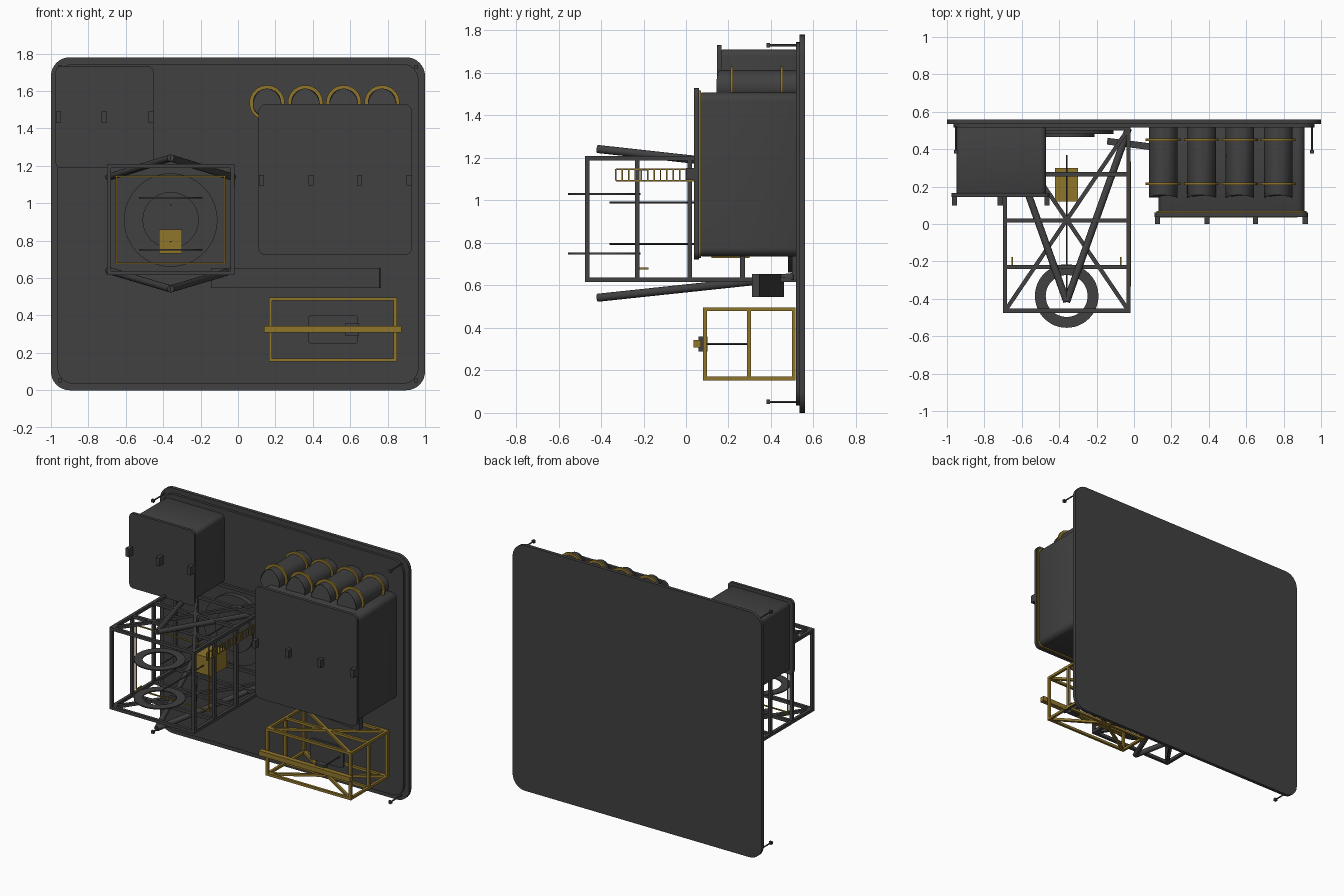
import bpy, bmesh, math
from mathutils import Vector

if "Cube" in bpy.data.objects:
    bpy.data.objects.remove(bpy.data.objects["Cube"])


def material(name, rgb):
    m = bpy.data.materials.new(name)
    m.diffuse_color = (*rgb, 1)
    m.use_nodes = True
    m.node_tree.nodes["Principled BSDF"].inputs["Base Color"].default_value = m.diffuse_color
    return m


DARK = material("charcoal", (0.052, 0.052, 0.052))
GOLD = material("dull gold", (0.28, 0.18, 0.025))


def finish(name, bm, mat, smooth=False):
    bmesh.ops.recalc_face_normals(bm, faces=bm.faces)
    me = bpy.data.meshes.new(name)
    bm.to_mesh(me)
    bm.free()
    me.materials.append(mat)
    ob = bpy.data.objects.new(name, me)
    bpy.context.collection.objects.link(ob)
    if smooth:
        bpy.ops.object.select_all(action='DESELECT')
        ob.select_set(True)
        bpy.context.view_layer.objects.active = ob
        bpy.ops.object.shade_smooth_by_angle(angle=math.radians(35))
    return ob


def box(name, x, y, z, mat, corner=0, edge=0):
    """Box from (min, max) ranges; corner rounds the outline seen from the front."""
    bm = bmesh.new()
    bmesh.ops.create_cube(bm, size=1)
    for v in bm.verts:
        v.co = Vector([(r[0] + r[1]) / 2 + c * (r[1] - r[0]) for r, c in zip((x, y, z), v.co)])
    if corner:
        es = [e for e in bm.edges if abs(e.verts[0].co.y - e.verts[1].co.y) > 1e-5]
        bmesh.ops.bevel(bm, geom=es, offset=corner, segments=8, profile=0.5, affect='EDGES')
    if edge:
        es = [e for e in bm.edges if len(e.link_faces) == 2 and e.calc_face_angle() > 1]
        bmesh.ops.bevel(bm, geom=es, offset=edge, segments=2, profile=0.5, affect='EDGES')
    return finish(name, bm, mat, bool(corner))


def add_bar(bm, a, b, w, sides=4):
    """Square or round bar between two points; w is the full width."""
    a, b = Vector(a), Vector(b)
    d = b - a
    r = w / 2 * (math.sqrt(2) if sides == 4 else 1)
    g = bmesh.ops.create_cone(bm, cap_ends=True, segments=sides, radius1=r, radius2=r, depth=d.length)
    z = d.normalized()
    up = Vector((0, 0, 1)) if abs(z.z) < 0.9 else Vector((0, 1, 0))
    x = up.cross(z).normalized()
    y = z.cross(x)
    t = math.pi / 4 if sides == 4 else 0
    for v in g['verts']:
        c = v.co.copy()
        px, py = c.x * math.cos(t) - c.y * math.sin(t), c.x * math.sin(t) + c.y * math.cos(t)
        v.co = (a + b) / 2 + x * px + y * py + z * c.z


def bars(name, pairs, w, mat, sides=4):
    bm = bmesh.new()
    for a, b in pairs:
        add_bar(bm, a, b, w, sides)
    return finish(name, bm, mat, sides > 4)


def cage(name, xs, ys, zs, w, mat):
    """Truss with a frame at every y station, long rails and crossed braces above and below."""
    h = w / 2
    x0, x1, z0, z1 = xs[0] + h, xs[1] - h, zs[0] + h, zs[1] - h
    p = []
    for y in ys:
        p += [((x, y, z0 - h), (x, y, z1 + h)) for x in (x0, x1)]
        p += [((x0, y, z), (x1, y, z)) for z in (z0, z1)]
    for z in (z0, z1):
        p += [((x, ys[0] - h, z), (x, ys[-1] + h, z)) for x in (x0, x1)]
        p += [((x0, ys[0], z), (x1, ys[-1], z)), ((x1, ys[0], z), (x0, ys[-1], z))]
    return bars(name, p, w, mat)


def lathe_ring(name, c, r_in, r_out, t, axis, mat, n=48):
    """Flat ring of thickness t around the y or z axis."""
    bm = bmesh.new()
    loops = []
    for i in range(n):
        a = 2 * math.pi * i / n
        vs = []
        for r, h in ((r_in, -t / 2), (r_out, -t / 2), (r_out, t / 2), (r_in, t / 2)):
            u, v = r * math.cos(a), r * math.sin(a)
            vs.append(bm.verts.new(Vector(c) + Vector((u, h, v) if axis == 'y' else (u, v, h))))
        loops.append(vs)
    for i in range(n):
        p, q = loops[i], loops[(i + 1) % n]
        for k in range(4):
            bm.faces.new((p[k], p[(k + 1) % 4], q[(k + 1) % 4], q[k]))
    return finish(name, bm, mat, True)


# Back panel with stepped inner face, and a pin at each corner
box("back_panel", (-1, 1), (0.535, 0.56), (0, 1.78), DARK, corner=0.1)
box("panel_inner_step", (-0.965, 0.965), (0.517, 0.536), (0.035, 1.745), DARK, corner=0.085)
for x in (-0.952, 0.952):
    for z in (0.052, 1.73):
        bars("corner_pin", [((x, 0.39, z), (x, 0.52, z))], 0.01, DARK, 12)
        box("corner_pin_head", (x - 0.01, x + 0.01), (0.378, 0.395), (z - 0.01, z + 0.01), DARK)

# Upper left cabinet
box("small_cabinet", (-0.95, -0.47), (0.165, 0.52), (1.21, 1.71), DARK, corner=0.03, edge=0.006)
box("small_cabinet_door", (-0.975, -0.452), (0.145, 0.166), (1.188, 1.732), DARK, corner=0.03)
for x in (-0.96, -0.715, -0.465):
    box("small_latch", (x - 0.014, x + 0.014), (0.1, 0.15), (1.43, 1.49), DARK)

# Large right cabinet with a gold seal behind the door
box("large_cabinet", (0.13, 0.912), (0.068, 0.52), (0.737, 1.507), DARK, corner=0.04, edge=0.006)
box("large_cabinet_seal", (0.12, 0.922), (0.06, 0.07), (0.73, 1.517), GOLD, corner=0.04)
box("large_cabinet_door", (0.11, 0.93), (0.038, 0.061), (0.722, 1.53), DARK, corner=0.04)
for x in (0.125, 0.39, 0.65, 0.915):
    box("large_latch", (x - 0.014, x + 0.014), (0, 0.045), (1.095, 1.152), DARK)

# Four tanks with gold bands
for i in range(4):
    x, z = 0.155 + 0.205 * i, 1.537
    bm = bmesh.new()
    add_bar(bm, (x, 0.155, z), (x, 0.52, z), 0.152, 40)
    caps = [e for e in bm.edges if e.calc_face_angle() > 1]
    bmesh.ops.bevel(bm, geom=caps, offset=0.012, segments=3, profile=0.5, affect='EDGES')
    finish("tank", bm, DARK, True)
    for y in (0.215, 0.45):
        lathe_ring("tank_band", (x, y, z), 0.072, 0.094, 0.012, 'y', GOLD, 40)

# Dark truss standing out from the panel
cage("main_truss", (-0.7, -0.018), (-0.464, -0.23, 0.018, 0.266, 0.51), (0.615, 1.21), 0.022, DARK)

# Round V-shaped struts above and below the truss
for s in (-1, 1):
    apex = (-0.36, -0.415, 0.892 + s * 0.35)
    bars("v_strut", [(apex, (x, 0.51, 0.89 + s * 0.25)) for x in (-0.69, -0.03)], 0.038, DARK, 20)

# Hub discs on the panel behind the truss
for r, y in ((0.25, 0.48), (0.15, 0.465)):
    bars("hub_disc", [((-0.36, y, 0.91), (-0.36, 0.52, 0.91))], 2 * r, DARK, 64)

# Horizontal rings and thin rods
for z in (0.75, 1.03):
    lathe_ring("guide_ring", (-0.36, -0.385, z), 0.112, 0.17, 0.008, 'z', DARK)
bars("thin_rods", [((-0.36, -0.36, z), (-0.36, 0.37, z)) for z in (0.795, 0.99)], 0.008, DARK, 10)

# Gold block, wire frame and side ladder inside the truss
box("gold_block", (-0.422, -0.3), (0.12, 0.3), (0.73, 0.86), GOLD)
x0, x1, z0, z1, y = -0.65, -0.07, 0.68, 1.145, -0.237
wire = [((x0, y, z), (x1, y, z)) for z in (z0, z1)] + [((x, y, z0), (x, y, z1)) for x in (x0, x1)]
wire += [((x, y, z), (x, y + 0.06, z)) for x in (x0, x1) for z in (z0, z1)]
bars("wire_frame", wire, 0.008, GOLD)
lx = -0.02
rungs = [((lx, -0.33, z), (lx, 0.33, z)) for z in (1.093, 1.147)]
rungs += [((lx, -0.33 + 0.03 * i, 1.093), (lx, -0.33 + 0.03 * i, 1.147)) for i in range(23)]
bars("side_ladder", rungs, 0.006, GOLD)

# Slanted beam running under the large cabinet
beam = box("slanted_beam", (-0.455, 0.455), (-0.018, 0.018), (-0.054, 0.054), DARK)
beam.location = (0.308, 0.385, 0.6)
beam.rotation_euler = (0, 0, -math.atan(0.115 / 0.9))

# Gold cage at the lower right with its cross bar and inner plate
cage("lower_cage", (0.165, 0.85), (0.09, 0.297, 0.507), (0.153, 0.497), 0.018, GOLD)
box("cross_bar", (0.14, 0.875), (0.035, 0.07), (0.308, 0.343), GOLD)
box("bar_clamp", (0.575, 0.648), (0.06, 0.102), (0.29, 0.36), DARK)
box("inner_plate", (0.375, 0.642), (0.29, 0.304), (0.248, 0.402), DARK, corner=0.02)
bars("clamp_rod", [((0.61, 0.1, 0.325), (0.61, 0.295, 0.325))], 0.01, DARK, 12)
